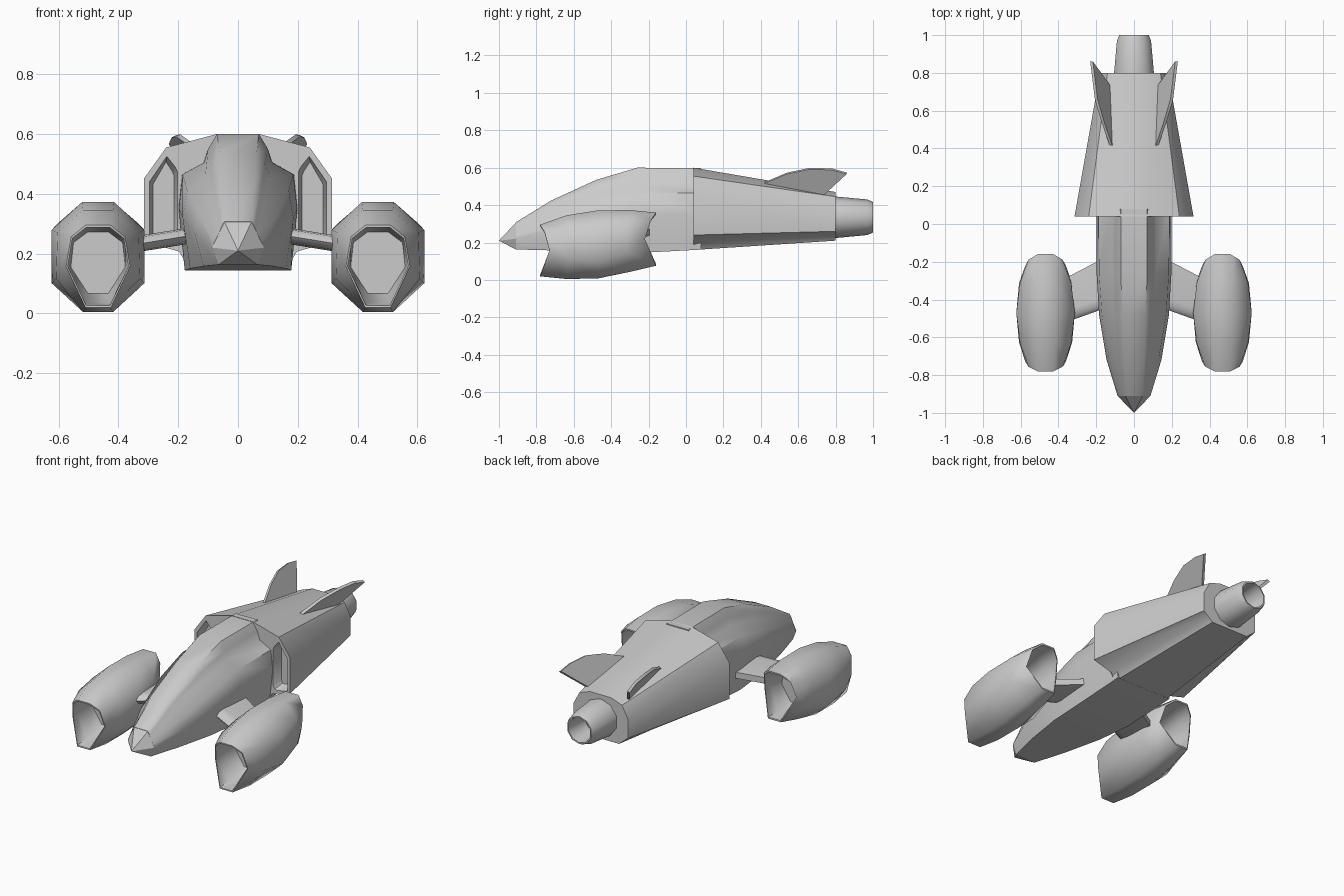
import bpy, bmesh, math
from mathutils import Vector

cube = bpy.data.objects.get("Cube")
if cube:
    bpy.data.objects.remove(cube, do_unlink=True)

grey = bpy.data.materials.new("hull grey")
grey.use_nodes = True
grey.diffuse_color = (0.6, 0.6, 0.6, 1)
grey.node_tree.nodes["Principled BSDF"].inputs["Base Color"].default_value = grey.diffuse_color


def loft(name, rings, angle=50, side=1, caps=True):
    """Skin a list of closed rings; side=-1 mirrors the part in x."""
    bm = bmesh.new()
    rows = [[bm.verts.new((side * x, y, z)) for x, y, z in ring] for ring in rings]
    n = len(rows[0])
    for a, b in zip(rows, rows[1:]):
        for i in range(n):
            j = (i + 1) % n
            bm.faces.new((a[i], a[j], b[j], b[i]))
    if caps:
        bm.faces.new(rows[0])
        bm.faces.new(rows[-1])
    bmesh.ops.remove_doubles(bm, verts=bm.verts, dist=1e-5)
    bmesh.ops.recalc_face_normals(bm, faces=bm.faces)
    mesh = bpy.data.meshes.new(name)
    bm.to_mesh(mesh)
    bm.free()
    mesh.materials.append(grey)
    obj = bpy.data.objects.new(name, mesh)
    bpy.context.collection.objects.link(obj)
    bpy.ops.object.select_all(action='DESELECT')
    obj.select_set(True)
    bpy.context.view_layer.objects.active = obj
    bpy.ops.object.shade_smooth_by_angle(angle=math.radians(angle))
    return obj


def mirrored(half, y):
    """Full ring from a top-to-bottom half outline."""
    return [(x, y, z) for x, z in half] + [(-x, y, z) for x, z in reversed(half)]


# Fuselage: canopy edge, canopy side, crease, shoulder, flank, keel edge
stations = [
    (-0.91, [(.045, .308), (.055, .29), (.065, .265), (.078, .24), (.087, .22), (.065, .163)]),
    (-0.72, [(.055, .425), (.075, .405), (.095, .375), (.130, .33), (.145, .27), (.115, .158)]),
    (-0.48, [(.062, .535), (.090, .500), (.110, .455), (.170, .41), (.185, .32), (.160, .150)]),
    (-0.26, [(.070, .600), (.100, .550), (.113, .505), (.185, .465), (.198, .35), (.178, .144)]),
    (0.08, [(.070, .598), (.100, .550), (.115, .505), (.188, .465), (.200, .35), (.180, .162)]),
]
loft("fuselage", [mirrored(half, y) for y, half in stations])

# Nose cone
base = mirrored([(.045, .306), (.087, .22), (.065, .163)], -0.91)
loft("nose_cone", [base, [(x * .001, -1, .21 + (z - .21) * .001) for x, y, z in base]], 20)

# Rear housing halves with recessed intakes
front = [(0, .6), (.07, .6), (.24, .555), (.315, .45), (.315, .24), (.19, .205), (.17, .16), (0, .16)]
mouth = [(.203, .475), (.21, .49), (.238, .525), (.296, .44), (.296, .25), (.23, .235), (.215, .24), (.203, .26)]
rear = [(0, .47), (.07, .47), (.14, .445), (.18, .37), (.18, .26), (.15, .235), (.12, .21), (0, .21)]
floor = [(.25 + (x - .25) * .75, .37 + (z - .37) * .88) for x, z in mouth]
for side, label in ((1, "left"), (-1, "right")):
    loft(label + "_rear_housing", [[(x, y, z) for x, z in outline] for y, outline in
         ((.1, floor), (.04, mouth), (.04, front), (.8, rear))], 35, side)


# Tail nozzle, hollow at the back
def circle(y, r, n=10):
    return [(r * math.cos(math.tau * (i + .5) / n), y, .335 + r * math.sin(math.tau * (i + .5) / n))
            for i in range(n)]


loft("tail_nozzle", [circle(y, r) for y, r in
     ((.78, .11), (.81, .11), (.97, .095), (1, .082), (1, .074), (.86, .06))])

# Engine pods: octagonal shells with scalloped lips and hollow ends
LIP = [(.042, 1), (.09, .72), (.107, 0), (.042, -1)]
BELLY = [(.054, 1), (.155, .49), (.155, -.49), (.054, -1)]


def pod_ring(y, cz, h, blend, scallop=0, scale=1):
    half = []
    for (lx, lz), (bx, bz) in zip(LIP, BELLY):
        x, z = lx + (bx - lx) * blend, lz + (bz - lz) * blend
        half.append((x * scale, y + scallop * (1 - z * z), cz + h * z * scale))
    return [(.468 + x, y, z) for x, y, z in half] + [(.468 - x, y, z) for x, y, z in reversed(half)]


pod = [
    pod_ring(-.56, .17, .137, .3, 0, .75),
    pod_ring(-.70, .162, .137, .1, .02, .93),
    pod_ring(-.78, .157, .137, 0, .05, .95),
    pod_ring(-.78, .157, .138, 0, .05),
    pod_ring(-.64, .175, .170, .7, .015),
    pod_ring(-.47, .190, .182, 1),
    pod_ring(-.30, .208, .165, .7, -.015),
    pod_ring(-.16, .218, .142, 0, -.06),
    pod_ring(-.16, .218, .140, 0, -.06, .95),
    pod_ring(-.25, .212, .140, .1, -.02, .9),
    pod_ring(-.36, .205, .137, .3, 0, .75),
]


# Pylons and tail fins
def pylon_ring(x, y0, y1, z):
    return [(x, y0, z), (x, y0 + .02, z + .022), (x, y0 + .06, z + .027), (x, y1, z + .018),
            (x, y1, z - .018), (x, y0 + .06, z - .027), (x, y0 + .02, z - .022)]


fin = [Vector(p) for p in ((.12, .41, .515), (.165, .54, .57), (.2, .66, .595),
                           (.215, .78, .592), (.225, .86, .57), (.13, .73, .45))]
thick = (fin[5] - fin[0]).cross(fin[2] - fin[0]).normalized() * .008

for side, label in ((1, "left"), (-1, "right")):
    loft(label + "_engine_pod", pod, 62, side)
    loft(label + "_pylon", [pylon_ring(.15, -.445, -.175, .262), pylon_ring(.36, -.52, -.285, .228)], 50, side)
    loft(label + "_tail_fin", [[p - thick for p in fin], [p + thick for p in fin]], 30, side)
